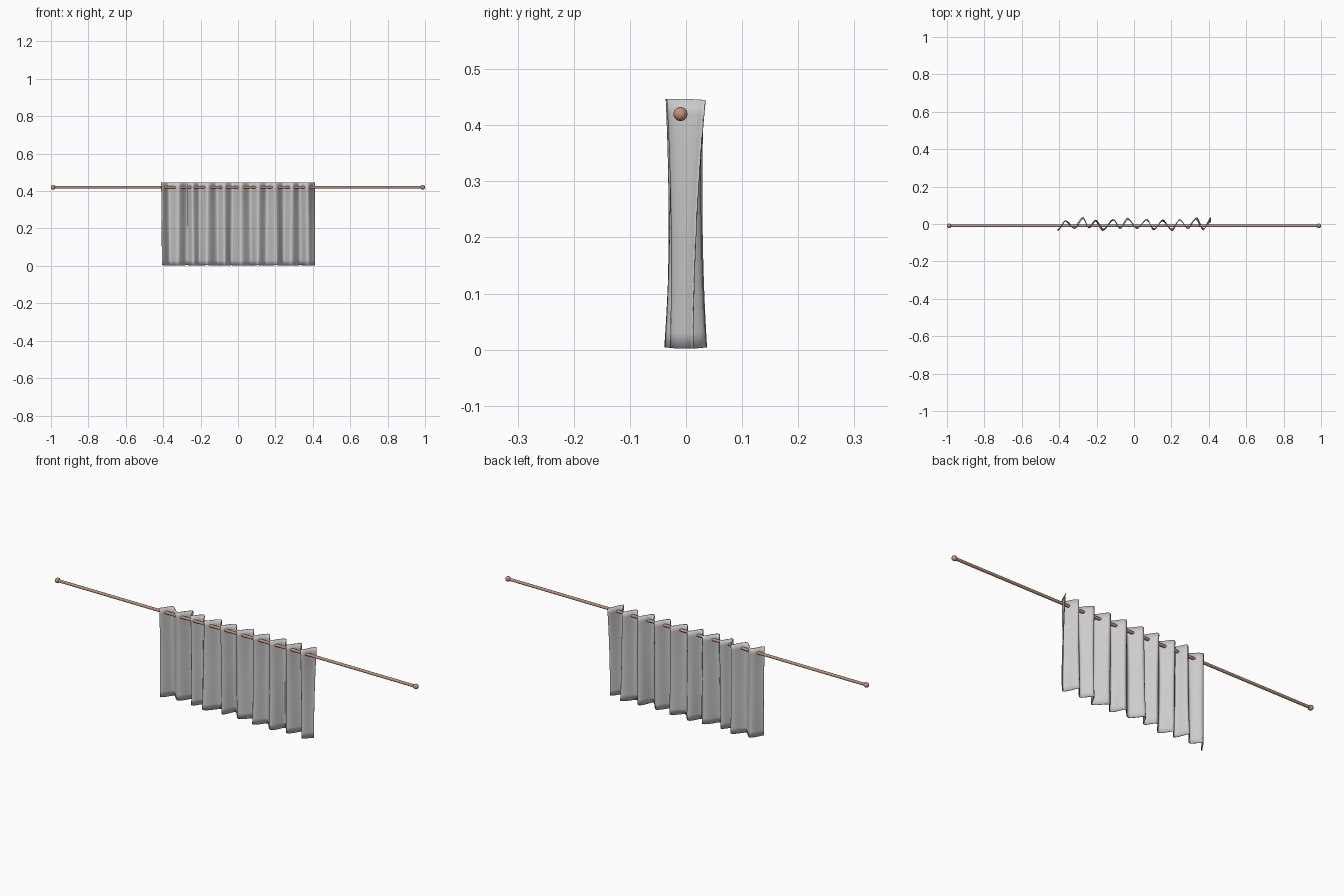
import bpy, bmesh, math

cube = bpy.data.objects.get("Cube")
if cube:
    bpy.data.objects.remove(cube, do_unlink=True)


def make_material(name, color):
    mat = bpy.data.materials.new(name)
    mat.use_nodes = True
    mat.diffuse_color = color
    mat.node_tree.nodes["Principled BSDF"].inputs["Base Color"].default_value = color
    return mat


cloth = make_material("light grey cloth", (0.6, 0.6, 0.6, 1))
copper = make_material("dull copper", (0.53, 0.28, 0.2, 1))

ROD_Y, ROD_Z, TOP = -0.01, 0.42, 0.447

# Crests and troughs of the pleats (x, y) along the top hem
FOLDS = [(-0.41, -0.035), (-0.37, 0.015), (-0.318, -0.025), (-0.27, 0.03),
         (-0.245, -0.02), (-0.205, 0.022), (-0.162, -0.028), (-0.112, 0.026),
         (-0.075, -0.025), (-0.03, 0.024), (0.016, -0.027), (0.065, 0.024),
         (0.109, -0.027), (0.154, 0.024), (0.199, -0.029), (0.245, 0.024),
         (0.289, -0.026), (0.33, 0.026), (0.37, -0.033), (0.41, 0.034)]
STEPS, ROWS = 8, 16


def pleat_point(index, t, drop):
    """Point on the cloth between two folds; drop is 0 at the top, 1 at the hem."""
    def fold(i):
        x, y = FOLDS[i]
        sway = 0.006 * math.sin(i * 1.9) * drop
        spread = 1 - 0.6 * drop * (1 - drop)
        y *= spread * (1 + 0.35 * drop * math.sin(i * 2.3))
        if i == len(FOLDS) - 1:
            y -= 0.019 * drop
            sway = 0
        elif i == 0:
            sway = 0.004 * drop
        return x + sway, y
    (xa, ya), (xb, yb) = fold(index), fold(index + 1)
    ease = (1 - math.cos(math.pi * t)) / 2
    mix = 0.7 * ease + 0.3 * t
    x, y = xa + (xb - xa) * t, ya + (yb - ya) * mix
    top = TOP - 0.06 * max(y, 0)
    bottom = 0.002 + 0.1 * max(abs(y) - 0.015, 0)
    return x, y, top + (bottom - top) * drop


# Pleated curtain
bm = bmesh.new()
spans = [(i, s / STEPS) for i in range(len(FOLDS) - 1) for s in range(STEPS)]
spans.append((len(FOLDS) - 2, 1.0))
grid = [[bm.verts.new(pleat_point(i, t, r / ROWS)) for i, t in spans]
        for r in range(ROWS + 1)]
for upper, lower in zip(grid, grid[1:]):
    for k in range(len(spans) - 1):
        bm.faces.new((upper[k], lower[k], lower[k + 1], upper[k + 1]))
mesh = bpy.data.meshes.new("curtain")
bm.to_mesh(mesh)
bm.free()
mesh.materials.append(cloth)
curtain = bpy.data.objects.new("curtain", mesh)
bpy.context.collection.objects.link(curtain)
mesh.shade_smooth()
solid = curtain.modifiers.new("cloth thickness", "SOLIDIFY")
solid.thickness = 0.003
solid.offset = 0


def finish(name):
    obj = bpy.context.object
    obj.name = name
    obj.data.materials.append(copper)
    bpy.ops.object.shade_smooth_by_angle(angle=math.radians(40))


# Rod threaded through the pleats, with a ball at each end
bpy.ops.mesh.primitive_cylinder_add(vertices=24, radius=0.007, depth=1.98,
                                    location=(0, ROD_Y, ROD_Z),
                                    rotation=(0, math.pi / 2, 0))
finish("rod")
for name, side in (("left", 1), ("right", -1)):
    bpy.ops.mesh.primitive_uv_sphere_add(segments=24, ring_count=12, radius=0.0125,
                                         location=(side * 0.9875, ROD_Y, ROD_Z))
    finish(name + "_finial")
